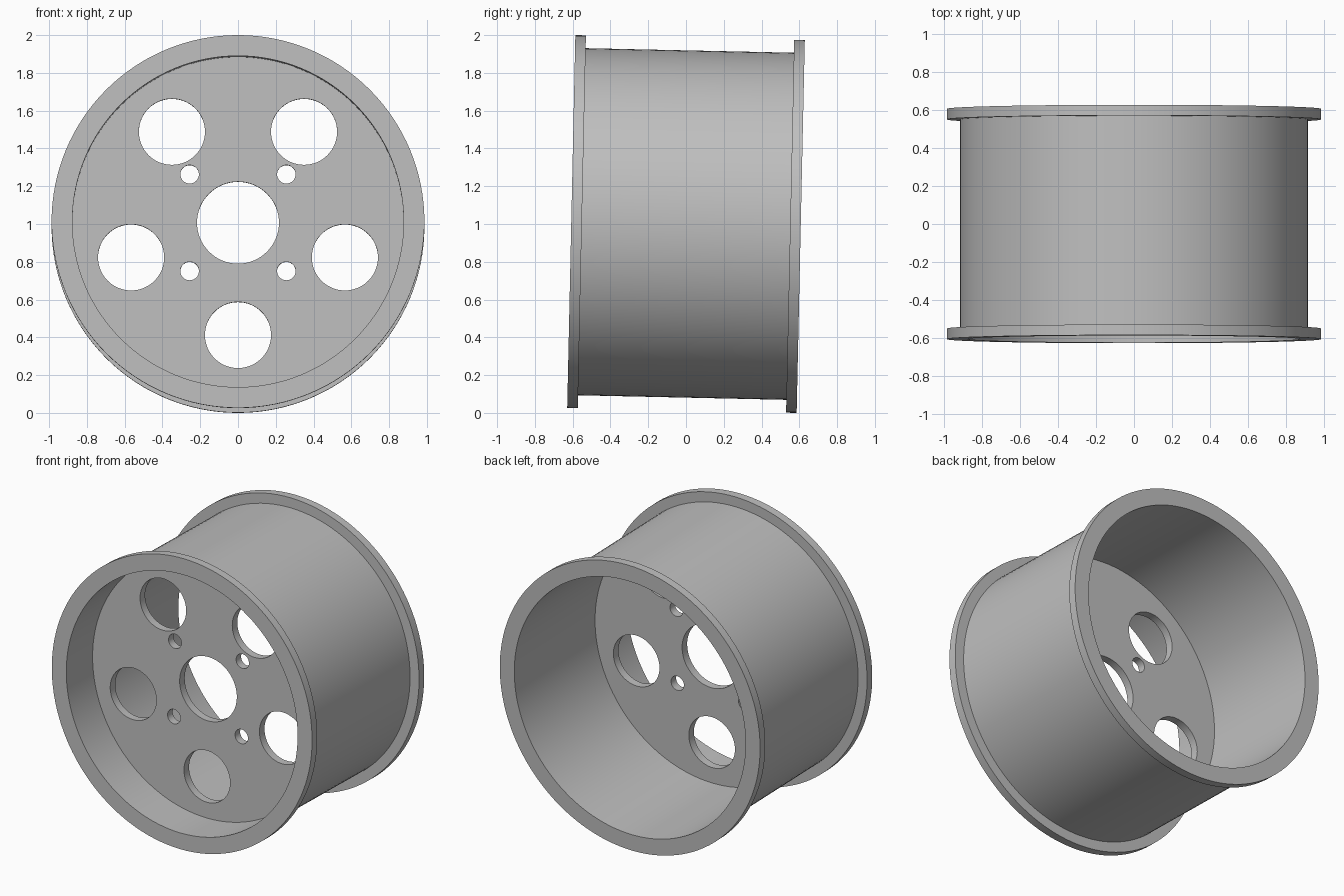
import bpy, bmesh
from math import sin, cos, pi, radians
from mathutils import Matrix, Vector

default = bpy.data.objects.get("Cube")
if default:
    bpy.data.objects.remove(default, do_unlink=True)

WIDTH = 1.215        # front lip to rear lip
FLANGE_R = 0.987
BARREL_R = 0.919
INNER_R = 0.877
FLANGE_T = 0.056
DISC_DEPTH = 0.285   # front lip to disc face
DISC_T = 0.055
SEGMENTS = 128
# The wheel leans back very slightly
LEAN = Matrix.Translation((0, 0, 1)) @ Matrix.Rotation(radians(-1.25), 4, "X")

metal = bpy.data.materials.new("grey metal")
metal.use_nodes = True
grey = (0.52, 0.52, 0.52, 1)
metal.diffuse_color = grey
metal.node_tree.nodes["Principled BSDF"].inputs["Base Color"].default_value = grey


def make_object(name, bm):
    bmesh.ops.recalc_face_normals(bm, faces=bm.faces)
    mesh = bpy.data.meshes.new(name)
    bm.to_mesh(mesh)
    bm.free()
    mesh.materials.append(metal)
    obj = bpy.data.objects.new(name, mesh)
    bpy.context.collection.objects.link(obj)
    return obj


def add_cylinder(bm, x, y, z, radius, depth, segments):
    """Cylinder whose axis runs along y."""
    place = Matrix.Translation((x, y, z)) @ Matrix.Rotation(pi / 2, 4, "X")
    bmesh.ops.create_cone(bm, cap_ends=True, segments=segments, radius1=radius,
                          radius2=radius, depth=depth, matrix=place)


def select_only(obj):
    bpy.ops.object.select_all(action="DESELECT")
    obj.select_set(True)
    bpy.context.view_layer.objects.active = obj


# Rim: closed section with a flange at each end, spun round the axle
h = WIDTH / 2
section = [(INNER_R, -h), (FLANGE_R, -h), (FLANGE_R, FLANGE_T - h),
           (BARREL_R, FLANGE_T - h), (BARREL_R, h - FLANGE_T),
           (FLANGE_R, h - FLANGE_T), (FLANGE_R, h), (INNER_R, h)]
bm = bmesh.new()
verts = [bm.verts.new((0, y, r)) for r, y in section]
edges = [bm.edges.new((verts[i], verts[(i + 1) % len(verts)])) for i in range(len(verts))]
bmesh.ops.spin(bm, geom=verts + edges, cent=(0, 0, 0), axis=(0, 1, 0),
               angle=2 * pi, steps=SEGMENTS, use_merge=True)
bmesh.ops.remove_doubles(bm, verts=bm.verts, dist=0.0001)
rim = make_object("rim", bm)

# Mounting disc, its edge buried in the barrel wall
disc_y = DISC_DEPTH + DISC_T / 2 - h
bm = bmesh.new()
add_cylinder(bm, 0, disc_y, 0, (INNER_R + BARREL_R) / 2, DISC_T, SEGMENTS)
disc = make_object("mounting_disc", bm)

# Holes: axle bore, five openings and four bolt holes
bm = bmesh.new()
add_cylinder(bm, 0, disc_y, 0, 0.217, 0.3, 64)
for i in range(5):
    a = 2 * pi * i / 5
    add_cylinder(bm, 0.595 * sin(a), disc_y, -0.595 * cos(a), 0.175, 0.3, 64)
for x in (-0.256, 0.256):
    for z in (-0.256, 0.256):
        add_cylinder(bm, x, disc_y, z, 0.049, 0.3, 32)
cutter = make_object("hole_cutter", bm)
cutter.hide_render = True

cut = disc.modifiers.new("holes", "BOOLEAN")
cut.operation = "DIFFERENCE"
cut.solver = "EXACT"
cut.object = cutter
select_only(disc)
bpy.ops.object.modifier_apply(modifier=cut.name)
bpy.data.objects.remove(cutter, do_unlink=True)

# Smooth the round walls and lean the wheel
for obj in (rim, disc):
    obj.data.transform(LEAN)
    select_only(obj)
    bpy.ops.object.shade_smooth_by_angle(angle=radians(30))
